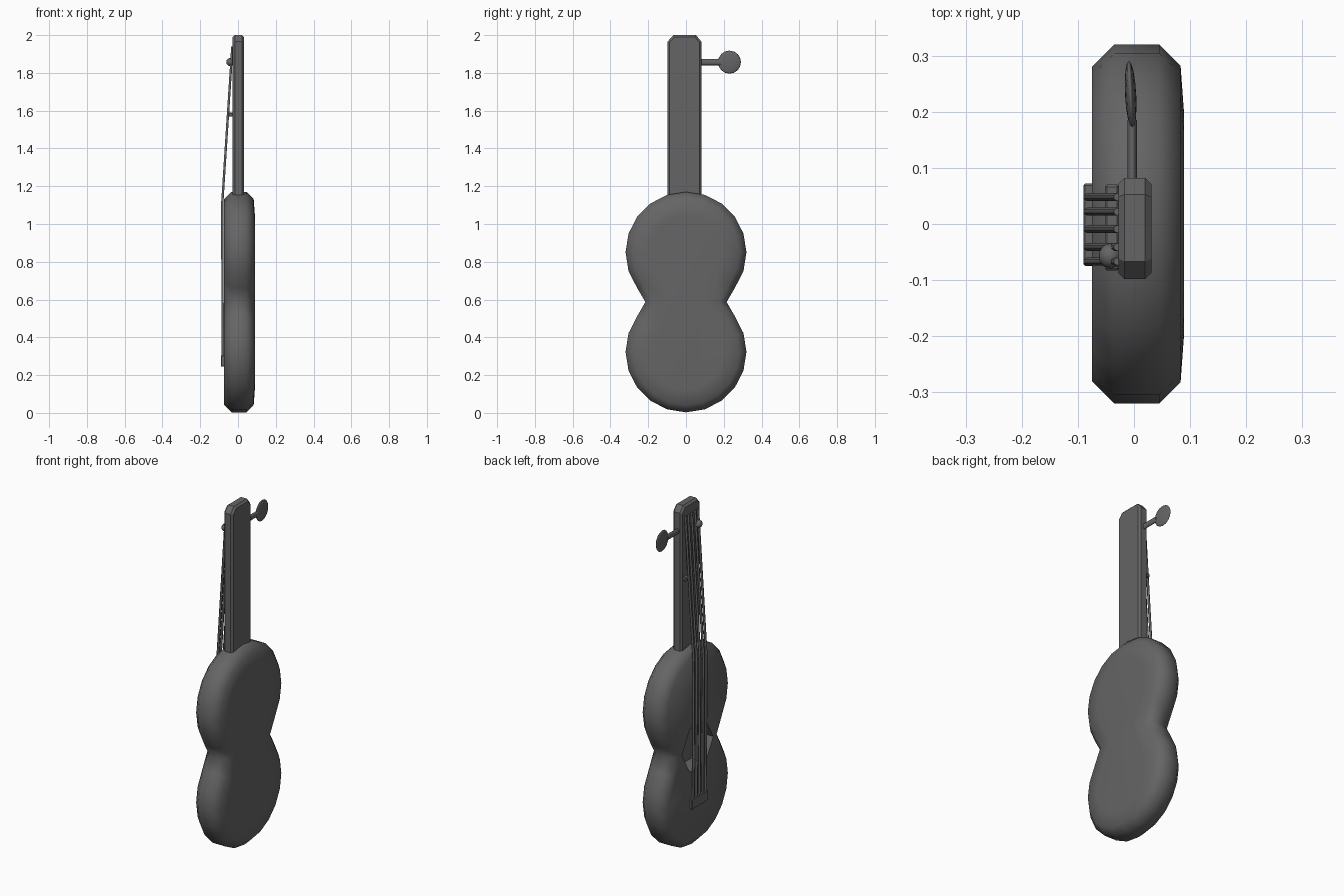
import bpy, bmesh, math
from mathutils import Vector

if "Cube" in bpy.data.objects:
    bpy.data.objects.remove(bpy.data.objects["Cube"])

dark = bpy.data.materials.new("dark_grey")
dark.diffuse_color = (0.13, 0.13, 0.13, 1)
dark.use_nodes = True
dark.node_tree.nodes["Principled BSDF"].inputs["Base Color"].default_value = dark.diffuse_color


def mesh_object(name, bm):
    bmesh.ops.recalc_face_normals(bm, faces=bm.faces)
    me = bpy.data.meshes.new(name)
    bm.to_mesh(me)
    bm.free()
    me.materials.append(dark)
    ob = bpy.data.objects.new(name, me)
    bpy.context.collection.objects.link(ob)
    return ob


def activate(ob):
    bpy.ops.object.select_all(action='DESELECT')
    ob.select_set(True)
    bpy.context.view_layer.objects.active = ob


def smooth(ob, deg):
    activate(ob)
    bpy.ops.object.shade_smooth_by_angle(angle=math.radians(deg))


def box(name, lo, hi, bevel=0):
    lo, hi = Vector(lo), Vector(hi)
    bm = bmesh.new()
    bmesh.ops.create_cube(bm, size=1)
    for v in bm.verts:
        v.co = Vector(a * b for a, b in zip(v.co, hi - lo)) + (lo + hi) / 2
    if bevel:
        bmesh.ops.bevel(bm, geom=bm.edges[:], offset=bevel, segments=1,
                        profile=0.5, affect='EDGES')
    return mesh_object(name, bm)


def ball(name, loc, scale, rot=(0, 0, 0), segments=16, rings=8):
    bpy.ops.mesh.primitive_uv_sphere_add(segments=segments, ring_count=rings,
                                         radius=1, location=loc, rotation=rot)
    ob = bpy.context.object
    ob.name = name
    ob.scale = scale
    ob.data.materials.append(dark)
    smooth(ob, 60)


def tube(name, points, radius, sides):
    # round section swept along points in an xz plane or along y
    bm = bmesh.new()
    rings = []
    for i, p in enumerate(points):
        t = (Vector(points[min(i + 1, len(points) - 1)])
             - Vector(points[max(i - 1, 0)])).normalized()
        side = Vector((0, 1, 0)) if abs(t.y) < 0.5 else Vector((0, 0, 1))
        u = side
        w = t.cross(u)
        angles = [2 * math.pi * k / sides for k in range(sides)]
        rings.append([bm.verts.new(Vector(p) + radius * (u * math.cos(a) + w * math.sin(a)))
                      for a in angles])
    for a, b in zip(rings, rings[1:]):
        for k in range(sides):
            bm.faces.new((a[k], a[k - 1], b[k - 1], b[k]))
    bm.faces.new(rings[0])
    bm.faces.new(rings[-1])
    return mesh_object(name, bm)


# Figure-eight outline in the yz plane, inset by d
def outline(d):
    r = 0.32 - d
    pts = []
    for c, angles in ((0.323, range(-90, 37, 18)), (0.85, range(-36, 91, 18))):
        if c > 0.5:
            pts.append((0.215 - d, 0.587))
        for a in angles:
            a = math.radians(a)
            pts.append((r * math.cos(a), c + r * math.sin(a)))
    return pts + [(-y, z) for y, z in reversed(pts[1:-1])]


# Body: stacked outlines with chamfered rim and slightly domed back
bm = bmesh.new()
layers = [(-0.075, 0.04), (-0.035, 0), (0.045, 0), (0.083, 0.038), (0.089, 0.12)]
rings = [[bm.verts.new((x, y, z)) for y, z in outline(d)] for x, d in layers]
for a, b in zip(rings, rings[1:]):
    for k in range(len(a)):
        bm.faces.new((a[k - 1], a[k], b[k], b[k - 1]))
bm.faces.new(rings[0])
bm.faces.new(rings[-1])
body = mesh_object("body", bm)

# Sound hole recess
cutter = tube("sound_hole_cutter", [(-0.2, 0, 0.587), (0.02, 0, 0.587)], 0.145, 6)
cutter.hide_render = True
mod = body.modifiers.new("sound_hole", 'BOOLEAN')
mod.operation = 'DIFFERENCE'
mod.object = cutter
activate(body)
bpy.ops.object.modifier_apply(modifier=mod.name)
bpy.data.objects.remove(cutter)
smooth(body, 50)

# Neck: chamfered head profile extruded through its thickness, edges bevelled
profile = [(-0.098, 1.1), (0.082, 1.1), (0.082, 1.965), (0.053, 2.0),
           (-0.067, 2.0), (-0.098, 1.965)]
bm = bmesh.new()
face = bm.faces.new([bm.verts.new((-0.028, y, z)) for y, z in profile])
moved = bmesh.ops.extrude_face_region(bm, geom=[face], use_keep_orig=True)["geom"]
for v in moved:
    if isinstance(v, bmesh.types.BMVert):
        v.co.x = 0.031
bmesh.ops.recalc_face_normals(bm, faces=bm.faces)
rim = [e for e in bm.edges if abs(e.verts[0].co.x - e.verts[1].co.x) < 0.001]
bmesh.ops.bevel(bm, geom=rim, offset=0.011, segments=1, affect='EDGES')
neck = mesh_object("neck", bm)

# Bridge and nut
box("bridge", (-0.09, -0.075, 0.245), (-0.07, 0.072, 0.305), 0.003)
box("nut", (-0.052, -0.083, 1.568), (-0.026, 0.07, 1.59), 0.004)

# Strings
for i, y in enumerate((0.048, 0.022, -0.009, -0.041, -0.067)):
    smooth(tube(f"string_{i + 1}", [(-0.08, y, 0.27), (-0.084, y, 1.1),
                                    (-0.03, y, 1.94)], 0.007, 6), 70)

# Tuning peg: narrow shaft, flat round key and string post
shaft = tube("peg_shaft", [(0, 0.06, 0), (0, 0.185, 0)], 0.017, 10)
shaft.location = (-0.003, 0, 1.857)
shaft.scale.x = 0.53
smooth(shaft, 50)
ball("peg_key", (-0.006, 0.23, 1.857), (0.061, 0.061, 0.01),
     (0, math.radians(90), math.radians(3)))
ball("string_post", (-0.042, -0.057, 1.857), (0.021, 0.023, 0.022), segments=10, rings=6)
